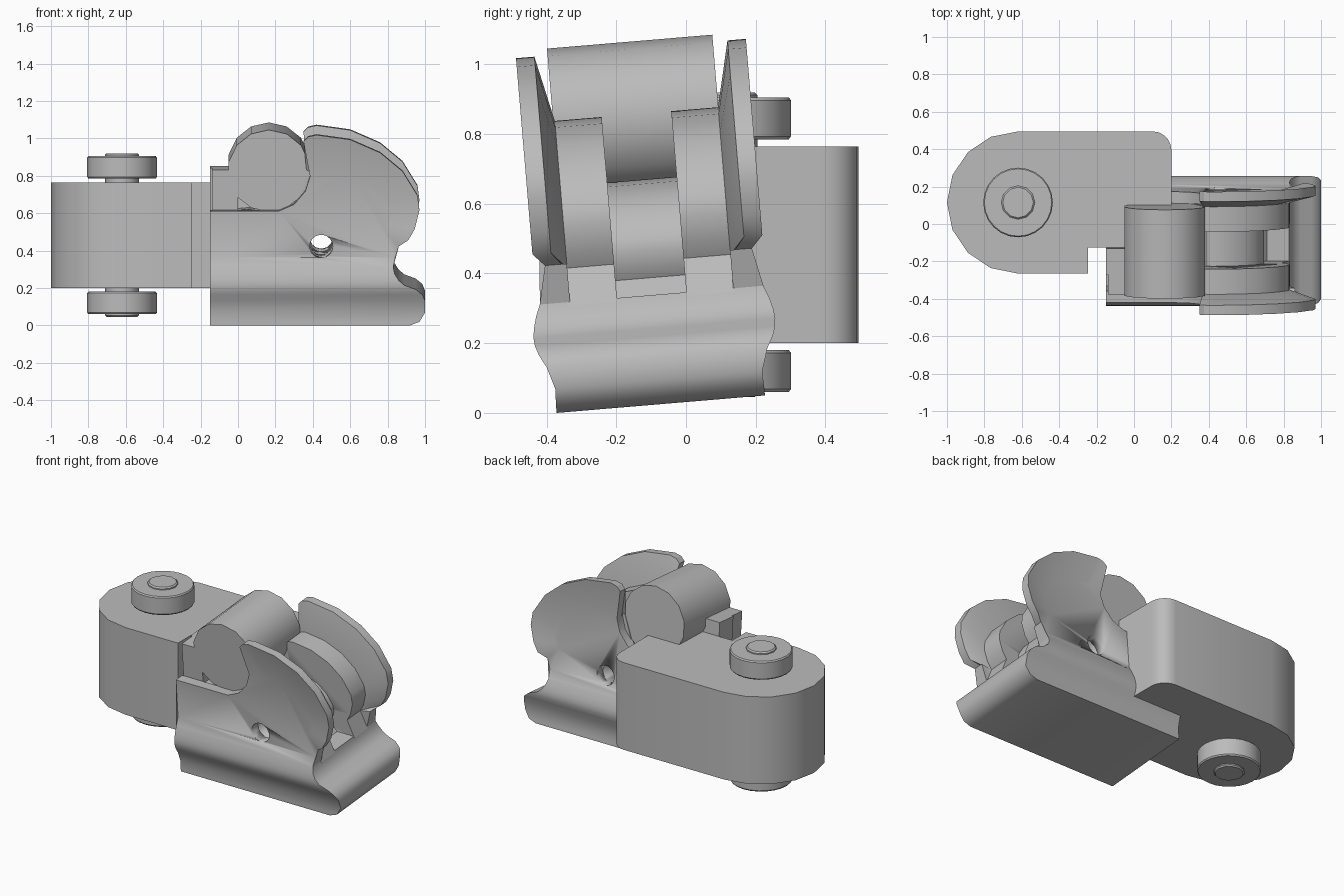
import bpy, bmesh, math
from mathutils import Vector

cube = bpy.data.objects.get("Cube")
if cube:
    bpy.data.objects.remove(cube, do_unlink=True)

grey = bpy.data.materials.new("plain_grey")
grey.use_nodes = True
grey.diffuse_color = (0.5, 0.5, 0.5, 1)
grey.node_tree.nodes["Principled BSDF"].inputs["Base Color"].default_value = (0.5, 0.5, 0.5, 1)

TILT = math.radians(4.8)   # the jaw leans back about x
MID = -0.07                # middle of the jaw across its width


def loft(name, rings, tilt=0.0, angle=32):
    """Skin a list of equal-length rings and cap both ends."""
    bm = bmesh.new()
    loops = [[bm.verts.new(p) for p in ring] for ring in rings]
    n = len(loops[0])
    for a, b in zip(loops, loops[1:]):
        for i in range(n):
            j = (i + 1) % n
            bm.faces.new((a[i], a[j], b[j], b[i]))
    bm.faces.new(loops[0])
    bm.faces.new(loops[-1])
    bmesh.ops.remove_doubles(bm, verts=bm.verts[:], dist=0.0005)
    bmesh.ops.recalc_face_normals(bm, faces=bm.faces[:])
    mesh = bpy.data.meshes.new(name)
    bm.to_mesh(mesh)
    bm.free()
    obj = bpy.data.objects.new(name, mesh)
    bpy.context.collection.objects.link(obj)
    mesh.materials.append(grey)
    obj.rotation_euler.x = tilt
    bpy.ops.object.select_all(action='DESELECT')
    obj.select_set(True)
    bpy.context.view_layer.objects.active = obj
    bpy.ops.object.shade_smooth_by_angle(angle=math.radians(angle))
    return obj


def across(points, half):
    """Side profile (x, height) placed at an offset from the jaw's middle."""
    return [Vector((x, MID + half, v)) for x, v in points]


def side_prism(name, points, h0, h1):
    return loft(name, [across(points, h0), across(points, h1)], TILT)


def arc(cx, cy, r, start, end, n):
    steps = [math.radians(start + (end - start) * i / n) for i in range(n + 1)]
    return [(cx + r * math.cos(t), cy + r * math.sin(t)) for t in steps]


def disc_stack(name, x, y, levels, n):
    """Turned part on a vertical axis from (radius, height) pairs."""
    return loft(name, [[Vector((px, py, z)) for px, py in arc(x, y, r, 0, 360, n)[:-1]]
                       for r, z in levels])


def pull(points, k, px, pv):
    return [(x + (px - x) * k, v + (pv - v) * k) for x, v in points]


# Swinging arm with a rounded end and a stepped corner
outline = arc(-0.62, 0.115, 0.38, 90, 270, 8)
outline += [(-0.245, -0.265), (-0.245, -0.125), (0.2, -0.125)]
outline += arc(0.1, 0.395, 0.1, 0, 90, 5)
loft("arm", [[Vector((x, y, z)) for x, y in outline] for z in (0.2, 0.765)])

# Wheels and pin through the arm
PIN = (-0.62, 0.115)
for name, z in (("lower_wheel", 0.06), ("upper_wheel", 0.785)):
    disc_stack(name, *PIN, [(0.18, z), (0.186, z + 0.008),
                            (0.186, z + 0.112), (0.18, z + 0.12)], 24)
disc_stack("pin", *PIN, [(0.082, 0.045), (0.09, 0.053), (0.09, 0.912), (0.082, 0.92)], 12)

# Jaw base: height, half width and front reach
sections = [(0.031, 0.3, 0.92), (0.05, 0.3, 0.97), (0.1, 0.298, 1.0),
            (0.165, 0.318, 1.0), (0.2, 0.337, 0.985), (0.228, 0.346, 0.95),
            (0.25, 0.348, 0.89), (0.275, 0.345, 0.86), (0.31, 0.336, 0.838),
            (0.345, 0.322, 0.83)]
loft("jaw_base", [[Vector((x, MID + s * h, v)) for x, s in
                   ((-0.15, -1), (reach, -1), (reach, 1), (-0.15, 1))]
                  for v, h, reach in sections], TILT, 40)

# Shared side outline of the jaw walls
notch = [(-0.15, 0.345), (-0.15, 0.645), (0.22, 0.645), (0.3, 0.68),
         (0.36, 0.75), (0.385, 0.83)]
cheek = [(0.35, 1.02), (0.375, 1.045), (0.42, 1.055), (0.6, 1.03), (0.76, 0.96),
         (0.88, 0.86), (0.96, 0.73), (0.97, 0.65), (0.945, 0.55), (0.91, 0.49)]
neck = [(0.86, 0.455), (0.83, 0.345)]
full = notch + cheek + neck
rib_edge = pull(cheek, 0.25, 0.42, 0.3)
core_edge = pull(cheek, 0.5, 0.42, 0.3)


def outer_half(p):
    if p in cheek:
        return 0.331
    return 0.322 if p[1] < 0.35 else 0.298


lift = [(x, 0.395) if v < 0.35 else (x, v) for x, v in notch]
inner_panel = lift + pull(cheek, 0.4, 0.6, 0.6) + [neck[0], (0.84, 0.395)]

jaw_parts = []
for side, s in (("front", -1), ("back", 1)):
    # Wall flaring outward at the mouth, with a thickened rim
    rings = [across(notch + rib_edge + neck, s * 0.235),
             [Vector((x, MID + s * (0.278 if (x, v) in cheek else 0.25), v)) for x, v in full],
             [Vector((p[0], MID + s * outer_half(p), p[1])) for p in full],
             across(inner_panel, s * 0.298)]
    jaw_parts.append(loft(side + "_wall", rings, TILT))
    # Curved rib beside the wall
    rib = rib_edge + [(0.835, 0.335), (-0.1, 0.335), (-0.1, 0.62), (0.3, 0.66)]
    jaw_parts.append(side_prism(side + "_rib", rib, s * 0.1, s * 0.24))

# Groove floor between the ribs
core = core_edge + [(0.72, 0.335), (-0.15, 0.335), (-0.15, 0.62), (0.3, 0.66)]
jaw_parts.append(side_prism("groove_floor", core, -0.105, 0.105))

# Cross hole through the jaw
hole = side_prism("hole_cutter", arc(0.445, 0.455, 0.062, 0, 360, 18)[:-1], -0.6, 0.6)
hole.hide_render = True
hole.hide_viewport = True
for part in jaw_parts:
    cut = part.modifiers.new("hole", 'BOOLEAN')
    cut.operation = 'DIFFERENCE'
    cut.solver = 'EXACT'
    cut.object = hole

# Roller resting in the notch
side_prism("roller", arc(0.165, 0.855, 0.22, 90, 450, 14)[:-1], -0.24, 0.236)

# Stop tab behind the roller
side_prism("stop_tab", [(-0.15, 0.5), (0.0, 0.5), (0.0, 0.86), (-0.15, 0.86)], -0.13, 0.01)
side_prism("stop_tab_step", [(-0.14, 0.5), (0.0, 0.5), (0.0, 0.86), (-0.14, 0.86)], -0.235, -0.12)
